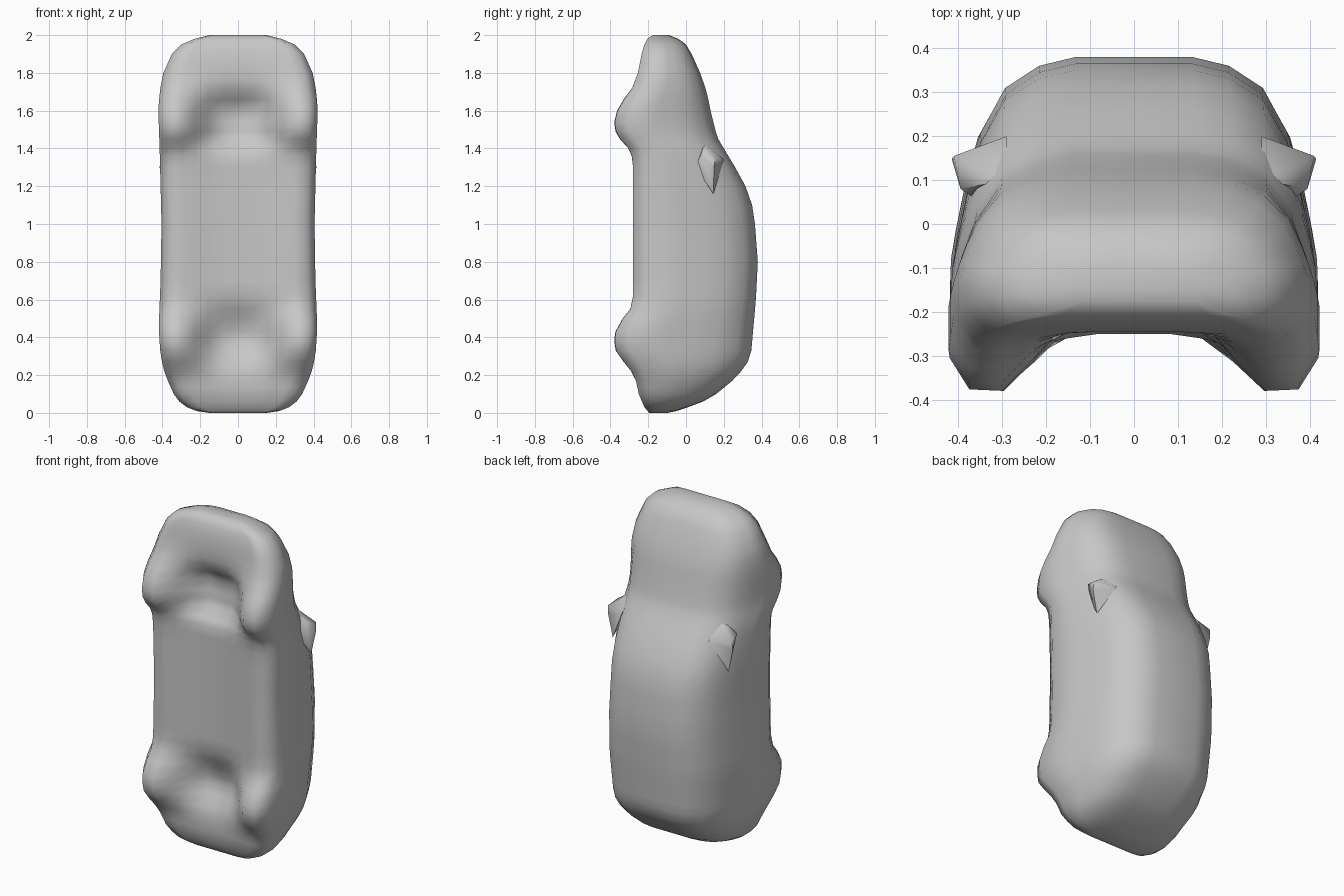
import bpy, bmesh, math

grey = bpy.data.materials.new("plain grey")
grey.diffuse_color = (0.57, 0.57, 0.57, 1)


def finish(name, bm, angle):
    bmesh.ops.recalc_face_normals(bm, faces=bm.faces[:])
    me = bpy.data.meshes.new(name)
    bm.to_mesh(me)
    bm.free()
    me.materials.append(grey)
    ob = bpy.data.objects.new(name, me)
    bpy.context.scene.collection.objects.link(ob)
    bpy.ops.object.select_all(action='DESELECT')
    ob.select_set(True)
    bpy.context.view_layer.objects.active = ob
    bpy.ops.object.shade_smooth_by_angle(angle=math.radians(angle))
    return ob


def lookup(table, z):
    """Linear interpolation in a list of (z, value) pairs."""
    for (z0, a), (z1, b) in zip(table, table[1:]):
        if z <= z1:
            return a + (b - a) * (z - z0) / (z1 - z0)
    return table[-1][1]


# Car body standing on its tail: profiles along its length
half_width = [(0, .15), (.01, .22), (.03, .27), (.06, .31), (.1, .34), (.2, .385),
              (.3, .41), (.45, .42), (.7, .41), (1.0, .405), (1.4, .415), (1.6, .422),
              (1.7, .415), (1.8, .395), (1.9, .35), (1.95, .30), (1.98, .23), (2, .15)]
# roof, rear window, windscreen and bonnet line
roof = [(0, -.10), (.01, -.05), (.03, .01), (.06, .09), (.1, .16), (.17, .245), (.25, .32),
        (.32, .345), (.6, .37), (.8, .38), (1.0, .365), (1.1, .35), (1.2, .315), (1.3, .26),
        (1.4, .20), (1.46, .165), (1.6, .13), (1.7, .11), (1.8, .075), (1.9, .03),
        (1.95, 0), (1.98, -.04), (2, -.09)]
# sills and wheel bulges
wheels = [(0, -.195), (.03, -.22), (.1, -.25), (.17, -.265), (.22, -.29), (.27, -.33),
          (.33, -.372), (.38, -.38), (.43, -.374), (.5, -.335), (.55, -.295), (.62, -.28),
          (1.33, -.28), (1.39, -.295), (1.43, -.335), (1.48, -.372), (1.54, -.38),
          (1.6, -.365), (1.66, -.33), (1.72, -.285), (1.8, -.255), (1.9, -.235),
          (1.95, -.22), (1.98, -.205), (2, -.175)]
# floor between the wheels with two hollows
floor = [(0, -.195), (.03, -.22), (.1, -.245), (.2, -.25), (.27, -.23), (.33, -.19),
         (.4, -.16), (.47, -.18), (.55, -.22), (.62, -.25), (1.36, -.25), (1.4, -.23),
         (1.45, -.17), (1.6, -.15), (1.66, -.19), (1.72, -.235), (1.8, -.245),
         (1.9, -.235), (1.95, -.22), (1.98, -.205), (2, -.175)]


def section(z):
    w, top = lookup(half_width, z), lookup(roof, z)
    yw, yc = lookup(wheels, z), lookup(floor, z)
    s = w / .42
    pts = [(x * s, yc + (yw - yc) * k) for x, k in
           [(0, 0), (.08, 0), (.16, .3), (.23, .68), (.30, 1), (.375, .985)]]
    outer = yw + .075 * s
    outer = min(outer, yw + (top - yw) * .4)
    belt = outer + (top - outer) * .25
    pts += [(w, outer), (w, belt)]
    pts += [(w * fx, belt + (top - belt) * fy) for fx, fy in
            [(.975, .14), (.93, .35), (.86, .60), (.72, .84), (.53, .955), (.33, 1), (0, 1)]]
    return pts + [(-x, y) for x, y in pts[-2:0:-1]]


bm = bmesh.new()
stations = [0, .01, .03, .06, .1, .135, .17, .22, .27, .33, .38, .43, .5, .55, .62, .7, .8,
            .9, 1.0, 1.1, 1.2, 1.3, 1.36, 1.4, 1.45, 1.49, 1.54, 1.6, 1.66, 1.72, 1.76,
            1.8, 1.85, 1.9, 1.95, 1.98, 2]
rings = [[bm.verts.new((x, y, z)) for x, y in section(z)] for z in stations]
n = len(rings[0])
for a, b in zip(rings, rings[1:]):
    for i in range(n):
        j = (i + 1) % n
        bm.faces.new((a[i], a[j], b[j], b[i]))
bm.faces.new(rings[0])
bm.faces.new(rings[-1])
finish("car_body", bm, 60)

# Door mirrors: small wedges at the base of the windscreen
for side, name in ((1, "right_mirror"), (-1, "left_mirror")):
    bm = bmesh.new()
    for x, y, z in [(.29, .20, 1.34), (.29, .10, 1.44), (.41, .155, 1.35), (.415, .148, 1.30),
                    (.395, .08, 1.37), (.385, .145, 1.16), (.35, .05, 1.30)]:
        bm.verts.new((side * x, y, z))
    bmesh.ops.convex_hull(bm, input=bm.verts[:])
    finish(name, bm, 60)
